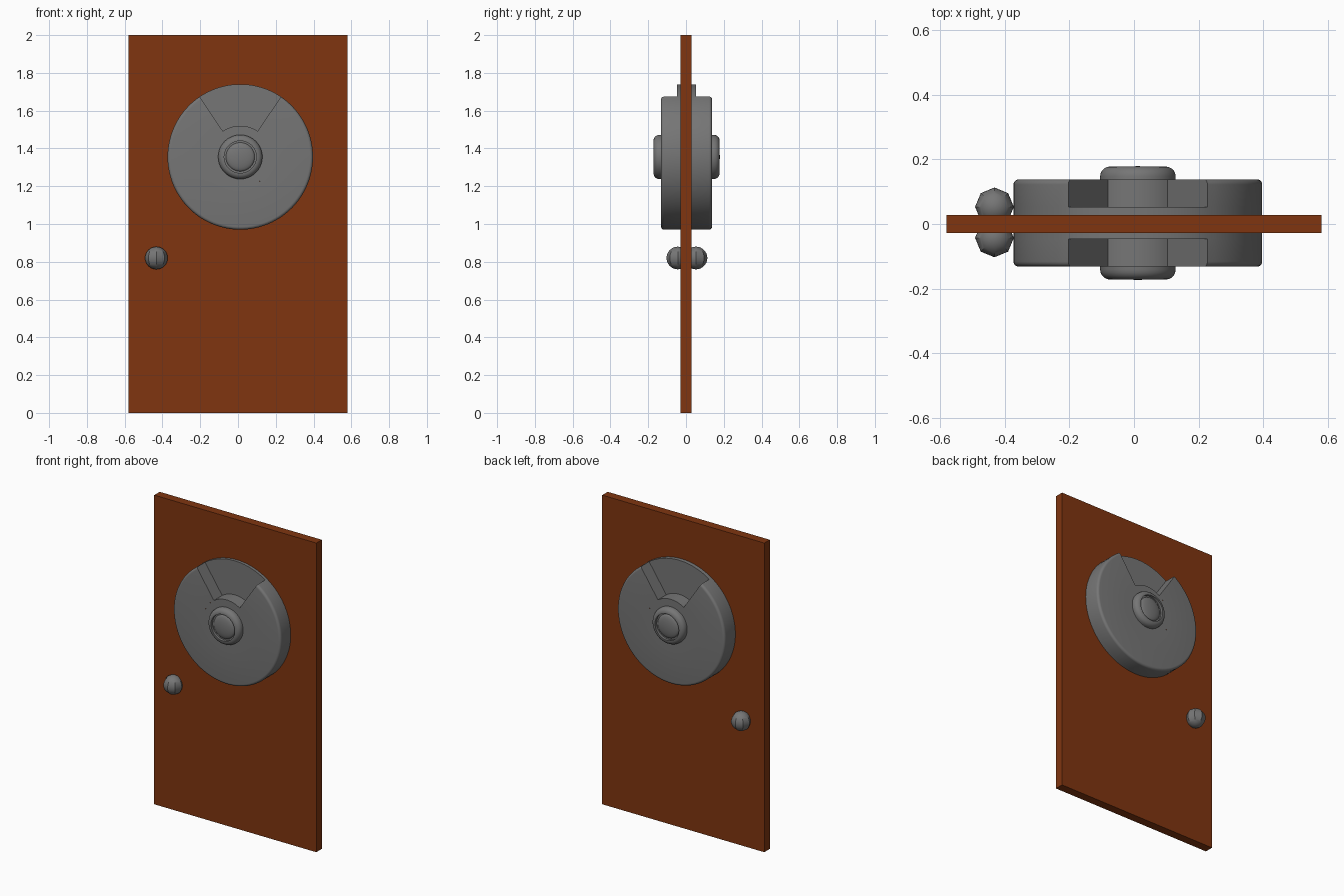
import bpy
import bmesh
from math import sin, cos, pi, radians
from mathutils import Matrix

cube = bpy.data.objects.get("Cube")
if cube:
    bpy.data.objects.remove(cube, do_unlink=True)


def material(name, colour):
    m = bpy.data.materials.new(name)
    m.use_nodes = True
    m.diffuse_color = colour
    m.node_tree.nodes["Principled BSDF"].inputs["Base Color"].default_value = colour
    return m


brown = material("brown wood", (0.215, 0.036, 0.005, 1))
grey = material("grey metal", (0.18, 0.18, 0.18, 1))

LOCK = (0.012, 0.003, 1.355)   # lock centre
STEP = 4                       # degrees per lathe segment
NOTCH = 34                     # half angle of the notch


def finish(name, bm, mat, location, smooth=True):
    bmesh.ops.remove_doubles(bm, verts=bm.verts, dist=0.0002)
    bmesh.ops.recalc_face_normals(bm, faces=bm.faces)
    mesh = bpy.data.meshes.new(name)
    bm.to_mesh(mesh)
    bm.free()
    mesh.materials.append(mat)
    ob = bpy.data.objects.new(name, mesh)
    ob.location = location
    bpy.context.collection.objects.link(ob)
    if smooth:
        bpy.ops.object.select_all(action='DESELECT')
        bpy.context.view_layer.objects.active = ob
        ob.select_set(True)
        bpy.ops.object.shade_smooth_by_angle(angle=radians(35))
    return ob


def arc(r, h, size, steps=5):
    """Rounded corner whose outer limits are radius r and height h."""
    return [(r - size + size * sin(a), h - size + size * cos(a))
            for a in (i * pi / 2 / steps for i in range(steps + 1))]


def lathe(bm, profile, start, end):
    """Sweep (radius, height) points about y, angles measured from the top."""
    rows = []
    for deg in range(start, end + 1, STEP):
        a = radians(deg)
        rows.append([bm.verts.new((r * sin(a), -h, r * cos(a))) for r, h in profile])
    for p, q in zip(rows, rows[1:]):
        for i in range(len(profile) - 1):
            if profile[i][0] < 0.0001:
                bm.faces.new((p[i], p[i + 1], q[i + 1]))
            else:
                bm.faces.new((p[i], p[i + 1], q[i + 1], q[i]))
    return rows


def mirror_y(bm):
    geom = bmesh.ops.duplicate(bm, geom=bm.verts[:] + bm.edges[:] + bm.faces[:])["geom"]
    verts = [v for v in geom if isinstance(v, bmesh.types.BMVert)]
    bmesh.ops.transform(bm, matrix=Matrix.Scale(-1, 4, (0, 1, 0)), verts=verts)


# Door panel
bm = bmesh.new()
bmesh.ops.create_cube(bm, size=1, matrix=Matrix.Diagonal((1.16, 0.056, 2, 1)))
finish("door_panel", bm, brown, (0, 0, 1), smooth=False)

# Lock disc with a wedge notch on both faces
R, H, FLOOR, COLLAR = 0.385, 0.135, 0.05, 0.165
bm = bmesh.new()
lathe(bm, [(0, H), (COLLAR, H)], 0, 360)
lathe(bm, [(COLLAR, H)] + arc(R, H, 0.016) + [(R, FLOOR), (R, 0)], NOTCH, 360 - NOTCH)
lathe(bm, [(COLLAR, H), (COLLAR, FLOOR), (R, FLOOR), (R, 0)], -NOTCH, NOTCH)
wall = [(COLLAR, FLOOR), (COLLAR, H)] + arc(R, H, 0.016) + [(R, FLOOR)]
for side in (-1, 1):
    a = radians(side * NOTCH)
    bm.faces.new([bm.verts.new((r * sin(a), -h, r * cos(a))) for r, h in wall])
mirror_y(bm)
finish("lock_disc", bm, grey, LOCK)

# Raised hub with a sunken ring and low domed button
dome = [(0.076 * sin(i * pi / 12), 0.158 + 0.018 * cos(i * pi / 12)) for i in range(7)]
bm = bmesh.new()
lathe(bm, dome + [(0.085, 0.158), (0.085, 0.175)] + arc(0.117, 0.175, 0.031) + [(0.117, 0.12)],
      0, 360)
mirror_y(bm)
finish("lock_hub", bm, grey, LOCK)

# Door knobs
for name, y in (("front_knob", -0.043), ("back_knob", 0.053)):
    bm = bmesh.new()
    bmesh.ops.create_uvsphere(bm, u_segments=8, v_segments=16, radius=0.06)
    knob = finish(name, bm, grey, (-0.432, y, 0.82))
    knob.data.shade_smooth()
